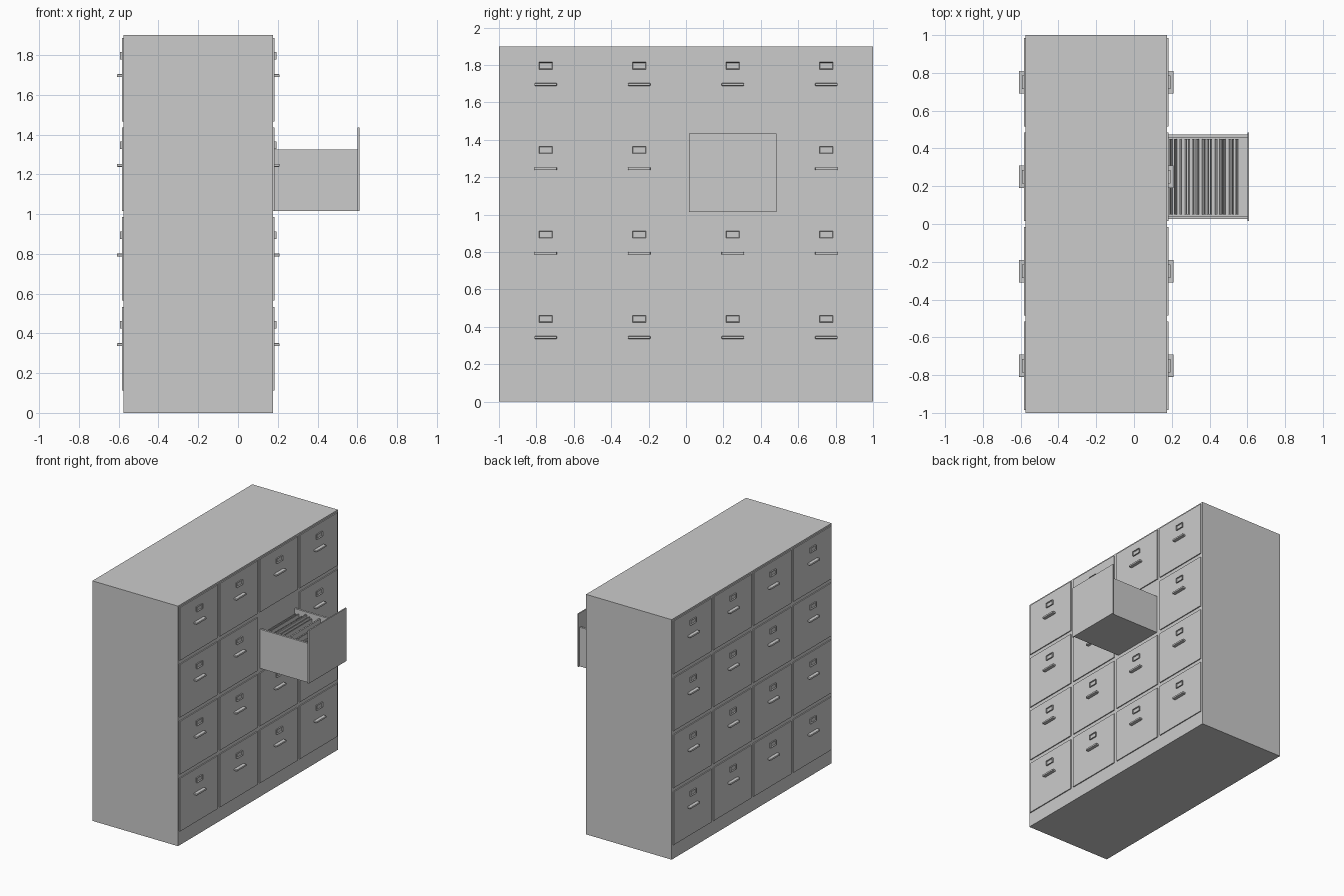
import bpy, bmesh, random
from mathutils import Matrix

random.seed(4)
cube = bpy.data.objects.get("Cube")
if cube:
    bpy.data.objects.remove(cube, do_unlink=True)

# Single painted-metal colour
GREY = (0.6, 0.6, 0.6, 1)
paint = bpy.data.materials.new("grey_paint")
paint.use_nodes = True
paint.diffuse_color = GREY
paint.node_tree.nodes["Principled BSDF"].inputs["Base Color"].default_value = GREY


def make(name, bm):
    mesh = bpy.data.meshes.new(name)
    bmesh.ops.recalc_face_normals(bm, faces=bm.faces)
    bm.to_mesh(mesh)
    bm.free()
    mesh.materials.append(paint)
    obj = bpy.data.objects.new(name, mesh)
    bpy.context.collection.objects.link(obj)
    return obj


def box_bm(x, y, z):
    bm = bmesh.new()
    bmesh.ops.create_cube(bm, size=1)
    for v in bm.verts:
        for i, (low, high) in enumerate((x, y, z)):
            v.co[i] = high if v.co[i] > 0 else low
    return bm


def box(name, x, y, z):
    return make(name, box_bm(x, y, z))


def span(centre, half):
    return (centre - half, centre + half)


def outward(side, near, far):
    # Distances from the cabinet's middle plane, on either face
    return tuple(sorted((MID + side * near, MID + side * far)))


MID, HALF = -0.2, 0.375
COLUMNS = (-0.75, -0.25, 0.25, 0.75)
ROWS = (0.113, 0.564, 1.015, 1.466)
FRONT_W, FRONT_H = 0.235, 0.42
OPEN = (1, COLUMNS[2], ROWS[2])

box("cabinet_body", span(MID, HALF), (-1, 1), (0, 1.9))


def card_holder(side, y, z):
    # Shallow frame with a sunken card face
    bm = box_bm(outward(side, HALF + 0.005, HALF + 0.018), span(y, 0.036), span(z, 0.019))
    bm.normal_update()
    face = max(bm.faces, key=lambda f: f.normal.x * side)
    bmesh.ops.inset_region(bm, faces=[face], thickness=0.005)
    bmesh.ops.translate(bm, verts=face.verts, vec=(-side * 0.008, 0, 0))
    make("card_holder", bm)


def handle(side, y, z):
    # Flat pull with rounded edges
    obj = box("drawer_handle", outward(side, HALF + 0.004, HALF + 0.034),
              span(y, 0.06), span(z, 0.0075))
    bevel = obj.modifiers.new("rounded_edges", "BEVEL")
    bevel.width = 0.004
    bevel.segments = 2


# Closed drawers on both long faces
for side in (1, -1):
    for y in COLUMNS:
        for z in ROWS:
            if (side, y, z) == OPEN:
                continue
            box("drawer_front", outward(side, HALF - 0.002, HALF + 0.008),
                span(y, FRONT_W), (z, z + FRONT_H))
            card_holder(side, y, z + 0.33)
            handle(side, y, z + 0.23)

# Pulled-out drawer
_, oy, oz = OPEN
top = oz + 0.31
inner, outer = 0.17, 0.6
box("open_drawer_front", (outer, outer + 0.01), span(oy, FRONT_W), (oz, oz + FRONT_H))
box("open_drawer_floor", (inner, outer), span(oy, 0.222), (oz, oz + 0.012))
for s in (1, -1):
    box("open_drawer_side", (inner, outer), span(oy + s * 0.215, 0.008), (oz, top))

# Folders standing in the open drawer, leaning a little either way
COUNT = 16
for i in range(COUNT):
    x = 0.2 + i * 0.35 / (COUNT - 1)
    height = random.uniform(0.255, 0.285)
    bm = box_bm(span(0, 0.0035), span(0, 0.2), (0, height))
    lean = random.uniform(-0.05, 0.06)
    bm.transform(Matrix.Translation((x, oy, oz + 0.013)) @ Matrix.Rotation(lean, 4, "Y"))
    make("folder", bm)
